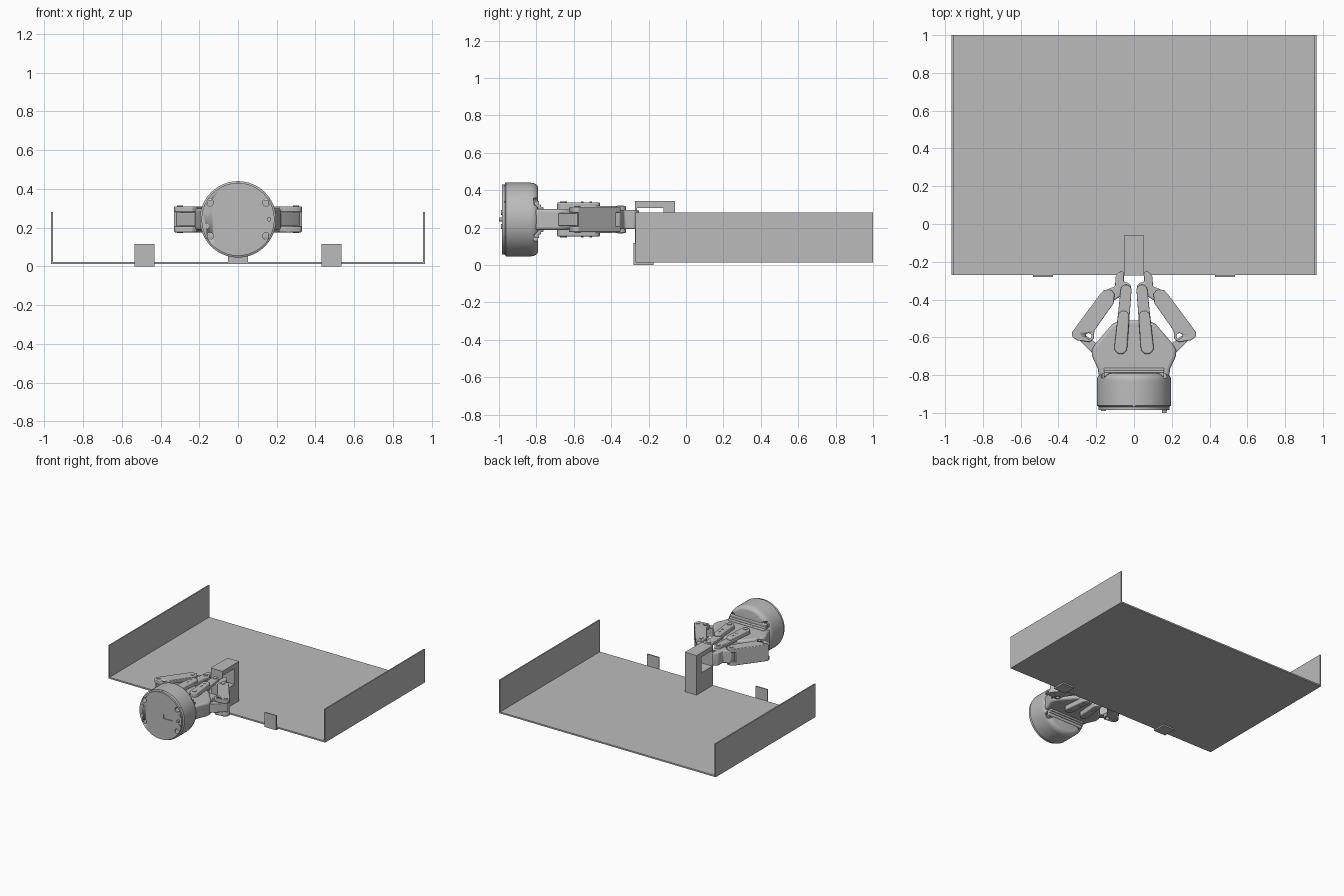
import bpy, bmesh, math
from mathutils import Vector, Matrix

old = bpy.data.objects.get("Cube")
if old:
    bpy.data.objects.remove(old, do_unlink=True)

grey = bpy.data.materials.new("plain_grey")
grey.use_nodes = True
GREY = (0.5, 0.5, 0.5, 1)
grey.diffuse_color = GREY
grey.node_tree.nodes["Principled BSDF"].inputs["Base Color"].default_value = GREY

MID = 0.243  # height of the gripper axis
SIDES = {1: "left", -1: "right"}


def finish(name, bm, bevel=0.0, smooth=False):
    bmesh.ops.recalc_face_normals(bm, faces=bm.faces)
    mesh = bpy.data.meshes.new(name)
    bm.to_mesh(mesh)
    bm.free()
    ob = bpy.data.objects.new(name, mesh)
    bpy.context.collection.objects.link(ob)
    mesh.materials.append(grey)
    if bevel:
        mod = ob.modifiers.new("rounded_edges", "BEVEL")
        mod.width, mod.segments, mod.limit_method = bevel, 3, "ANGLE"
        mod.angle_limit = math.radians(40)
    if smooth or bevel:
        bpy.ops.object.select_all(action="DESELECT")
        bpy.context.view_layer.objects.active = ob
        ob.select_set(True)
        bpy.ops.object.shade_smooth_by_angle(angle=math.radians(35))
    return ob


def box(name, x, y, z):
    bm = bmesh.new()
    bmesh.ops.create_cube(bm, size=1)
    for v in bm.verts:
        v.co = Vector([(a + b) / 2 + c * (b - a) for (a, b), c in zip((x, y, z), v.co)])
    return finish(name, bm)


def prism(name, outline, z0, z1, bevel=0.0):
    bm = bmesh.new()
    face = bm.faces.new([bm.verts.new((x, y, z0)) for x, y in outline])
    new = bmesh.ops.extrude_face_region(bm, geom=[face])["geom"]
    for v in new:
        if isinstance(v, bmesh.types.BMVert):
            v.co.z = z1
    return finish(name, bm, bevel)


def rod(name, a, b, r, sides=24):
    a, b = Vector(a), Vector(b)
    bm = bmesh.new()
    turn = (b - a).to_track_quat("Z", "Y").to_matrix().to_4x4()
    bmesh.ops.create_cone(bm, cap_ends=True, segments=sides, radius1=r, radius2=r,
                          depth=(b - a).length, matrix=Matrix.Translation((a + b) / 2) @ turn)
    return finish(name, bm, smooth=True)


def capsule(a, b, ra, rb, steps=8):
    """Outline of a rounded bar running from a to b."""
    ang = math.atan2(b[1] - a[1], b[0] - a[0])
    points = []
    for c, r, start in ((a, ra, ang + math.pi / 2), (b, rb, ang - math.pi / 2)):
        for i in range(steps + 1):
            t = start + math.pi * i / steps
            points.append((c[0] + r * math.cos(t), c[1] + r * math.sin(t)))
    return points


def flip(outline, s):
    return [(s * x, y) for x, y in outline]


def cut(ob, cutters):
    for c in cutters:
        mod = ob.modifiers.new("cut", "BOOLEAN")
        mod.operation, mod.solver, mod.object = "DIFFERENCE", "EXACT", c
    graph = bpy.context.evaluated_depsgraph_get()
    mesh = bpy.data.meshes.new_from_object(ob.evaluated_get(graph))
    ob.modifiers.clear()
    ob.data = mesh
    for c in cutters:
        bpy.data.objects.remove(c, do_unlink=True)


# Tray: floor, side walls and the two front brackets
box("tray_floor", (-0.965, 0.965), (-0.27, 1), (0.012, 0.024))
for s, side in SIDES.items():
    box(side + "_tray_wall", sorted((s * 0.965, s * 0.955)), (-0.27, 1), (0.012, 0.28))
    tab = sorted((s * 0.43, s * 0.535))
    box(side + "_bracket_plate", tab, (-0.28, -0.27), (0, 0.117))
    box(side + "_bracket_foot", tab, (-0.28, -0.175), (0, 0.012))

# Handle block with a window through its upper part
handle = box("tray_handle", (-0.052, 0.052), (-0.272, -0.06), (0.02, 0.342))
cut(handle, [box("window_cutter", (-0.1, 0.1), (-0.262, -0.12), (0.18, 0.305))])

# Round gripper housing, turned about the y axis
profile = [(0, -0.975), (0.186, -0.975), (0.186, -0.968), (0.197, -0.962), (0.197, -0.835)]
profile += [(0.165 + 0.032 * math.cos(t), -0.83 + 0.04 * math.sin(t))
            for t in [i * math.pi / 12 for i in range(1, 7)]]
profile += [(0, -0.79)]
bm = bmesh.new()
verts = [bm.verts.new((r, y, MID)) for r, y in profile]
edges = [bm.edges.new(pair) for pair in zip(verts, verts[1:])]
bmesh.ops.spin(bm, geom=verts + edges, cent=(0, 0, MID), axis=(0, 1, 0),
               angle=2 * math.pi, steps=64, use_duplicate=False)
bmesh.ops.remove_doubles(bm, verts=bm.verts, dist=0.0001)
housing = finish("gripper_housing", bm, smooth=True)
lid = rod("housing_lid", (0, -0.985, MID), (0, -0.97, MID), 0.188, 64)

# Bolt holes through the housing and the lid
corners = [(sx * 0.145, MID + sz * 0.086) for sx in (1, -1) for sz in (1, -1)]
for part in (housing, lid):
    cut(part, [rod("bolt_cutter", (x, -1.1, z), (x, -0.7, z), 0.018) for x, z in corners])
cut(housing, [rod("pocket_cutter", (x, -0.815, z), (x, -0.7, z), 0.03) for x, z in corners])
cut(lid, [box("slot_cutter", (0.028, 0.105), (-1.05, -0.979), (0.228, 0.262))])
for i, (x, z) in enumerate([(s * 0.162, MID + d) for s in (1, -1) for d in (-0.037, 0.037)]):
    rod(f"lid_screw_{i}", (x, -0.989, z), (x, -0.97, z), 0.014)
rod("lid_stud", (0.16, -1.0, MID), (0.16, -0.97, MID), 0.011)
rod("housing_mark", (0, -0.96, MID + 0.19), (0, -0.96, MID + 0.199), 0.008)

# Palm with a thicker root that blends into the housing
half = [(0.185, -0.81), (0.192, -0.765), (0.222, -0.7), (0.222, -0.665),
        (0.205, -0.635), (0.115, -0.53), (0.075, -0.51)]
prism("palm", half + flip(half[::-1], -1), MID - 0.057, MID + 0.057, 0.016)
for i, (reach, rise) in enumerate(((-0.785, 0.1), (-0.775, 0.08), (-0.762, 0.068))):
    root = [(0.16, -0.81), (0.16, reach)]
    prism(f"palm_root_{i}", root + flip(root[::-1], -1), MID - rise, MID + rise, 0.006)

outer = [(0.33, -0.575), (0.325, -0.6), (0.3, -0.616), (0.235, -0.625), (0.212, -0.607),
         (0.21, -0.565), (0.108, -0.42), (0.103, -0.37), (0.12, -0.35), (0.16, -0.35),
         (0.182, -0.375)]
web = [(0.33, -0.575), (0.182, -0.375), (0.158, -0.385), (0.3, -0.585)]
tip = [(0.054, -0.252), (0.075, -0.252), (0.098, -0.275), (0.1, -0.33), (0.155, -0.352),
       (0.165, -0.395), (0.125, -0.415), (0.065, -0.38), (0.022, -0.378), (0.016, -0.325),
       (0.035, -0.31), (0.054, -0.308)]

for s, side in SIDES.items():
    # Drive lug, fingertip and the web of the outer link
    lug = capsule((0.17, -0.69), (0.3, -0.58), 0.03, 0.018)
    prism(side + "_drive_lug", flip(lug, s), MID - 0.035, MID + 0.035, 0.004)
    prism(side + "_fingertip", flip(tip, s), MID - 0.052, MID + 0.052, 0.008)
    prism(side + "_outer_link_web", flip(web, s), MID - 0.06, MID + 0.06)
    for d, level in ((1, "upper"), (-1, "lower")):
        tag = f"{side}_{level}"

        def layer(a, b):
            return MID + d * a, MID + d * b

        # Outer link plate with its open hole
        plate = prism(tag + "_outer_link", flip(outer, s), *layer(0.037, 0.067), 0.005)
        cut(plate, [rod("hole_cutter", (s * 0.24, -0.593, 0), (s * 0.24, -0.593, 1), 0.015)])
        # Inner link: slim along its length, thick towards the palm
        slim = capsule((0.07, -0.655), (0.042, -0.35), 0.034, 0.029)
        prism(tag + "_inner_link", flip(slim, s), *layer(0.045, 0.072), 0.005)
        thick = capsule((0.07, -0.655), (0.055, -0.49), 0.034, 0.03)
        prism(tag + "_inner_link_boss", flip(thick, s), *layer(0.05, 0.092), 0.008)
        # Pivot pins and small screws
        pins = [(0.3, -0.58, 0.016, 0.071), (0.135, -0.385, 0.016, 0.071),
                (0.042, -0.35, 0.016, 0.076), (0.07, -0.655, 0.018, 0.096),
                (0.06, -0.51, 0.007, 0.095), (0.062, -0.555, 0.007, 0.095)]
        for i, (x, y, r, top) in enumerate(pins):
            z0, z1 = layer(0.03, top)
            rod(f"{tag}_pin_{i}", (s * x, y, z0), (s * x, y, z1), r, 16)
